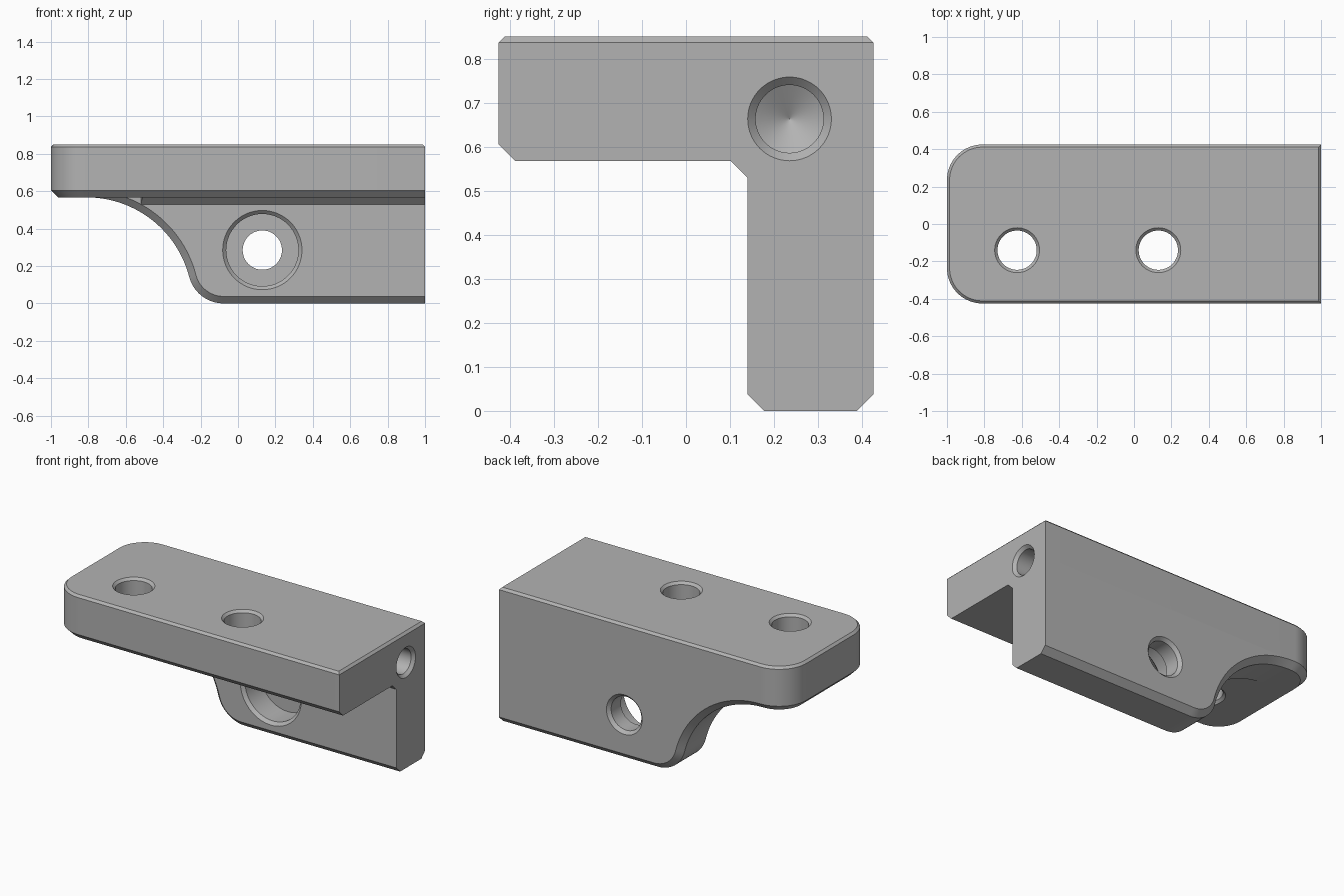
import bpy, math
from mathutils import Vector, Matrix

if "Cube" in bpy.data.objects:
    bpy.data.objects.remove(bpy.data.objects["Cube"])

grey = bpy.data.materials.new("machined grey")
grey.diffuse_color = (0.45, 0.45, 0.45, 1)
grey.use_nodes = True
grey.node_tree.nodes["Principled BSDF"].inputs["Base Color"].default_value = grey.diffuse_color

C, R, S = 0.0375, 0.567, 0.19      # edge chamfer, concave radius, corner radius
X0 = -0.81                         # where the rounded end begins


def loft(name, rings):
    """Closed solid through rings that share one point count."""
    n = len(rings[0])
    verts = [p for ring in rings for p in ring]
    faces = [tuple(range(n))[::-1], tuple(range(len(verts) - n, len(verts)))]
    for k in range(len(rings) - 1):
        for i in range(n):
            j = (i + 1) % n
            faces.append((k * n + i, k * n + j, k * n + n + j, k * n + n + i))
    me = bpy.data.meshes.new(name)
    me.from_pydata(verts, [], faces)
    ob = bpy.data.objects.new(name, me)
    bpy.context.collection.objects.link(ob)
    me.materials.append(grey)
    bpy.context.view_layer.objects.active = ob
    ob.select_set(True)
    bpy.ops.object.mode_set(mode='EDIT')
    bpy.ops.mesh.select_all(action='SELECT')
    bpy.ops.mesh.normals_make_consistent(inside=False)
    bpy.ops.object.mode_set(mode='OBJECT')
    ob.select_set(False)
    return ob


def arc(cx, cy, r, a0, a1, n):
    return [(cx + r * math.cos(math.radians(a0 + (a1 - a0) * i / n)),
             cy + r * math.sin(math.radians(a0 + (a1 - a0) * i / n))) for i in range(n + 1)]


def combine(target, tool, operation):
    mod = target.modifiers.new(tool.name, 'BOOLEAN')
    mod.operation, mod.solver, mod.object = operation, 'EXACT', tool
    bpy.context.view_layer.objects.active = target
    bpy.ops.object.modifier_apply(modifier=mod.name)
    bpy.data.objects.remove(tool)


def plate_ring(z, inset, right):
    h, r = 0.425 - inset, S - inset
    pts = [(right, h)] + arc(X0, 0.425 - S, r, 90, 180, 16)
    pts += arc(X0, S - 0.425, r, 180, 270, 16) + [(right, -h)]
    return [(x, y, z) for x, y in pts]


def wall_ring(y, inset):
    # concave sweep under the plate, then a rounded lower corner
    cx = X0 + math.sqrt((R + S) ** 2 - S ** 2)
    a = math.degrees(math.asin(S / (R + S)))
    pts = [(1, 0.7), (X0, 0.7)] + arc(X0, 0, R + inset, 90, a, 28)
    pts += arc(cx, S, S - inset, 180 + a, 270, 14)[1:] + [(1, inset)]
    return [(x, y, z) for x, z in pts]


def hole(body, origin, axis, profile, seg=64):
    """Cut a turned profile of (radius, depth) points along an axis."""
    turn = Vector((0, 0, 1)).rotation_difference(Vector(axis)).to_matrix().to_4x4()
    m = Matrix.Translation(origin) @ turn
    rings = [[m @ Vector((r * math.cos(2 * math.pi * i / seg),
                          r * math.sin(2 * math.pi * i / seg), d)) for i in range(seg)]
             for r, d in profile]
    combine(body, loft("cutter", rings), 'DIFFERENCE')


# top plate with rounded end and chamfered rims
body = loft("bracket", [plate_ring(0.567, C, 1), plate_ring(0.567 + C, 0, 1),
                        plate_ring(0.836, 0, 1), plate_ring(0.85, 0.014, 0.986)])

# rear wall
wall = loft("rear_wall", [wall_ring(0.14, C), wall_ring(0.14 + C, 0),
                          wall_ring(0.425 - C, 0), wall_ring(0.425, C)])
combine(body, wall, 'UNION')

# sloped strip in the inner corner
section = [(0.1025, 0.567, -0.51), (0.14, 0.5295, -0.52), (0.2, 0.6, -0.51), (0.1025, 0.7, -0.51)]
strip = loft("corner_strip", [[(x, y, z) for y, z, x in section], [(1, y, z) for y, z, x in section]])
combine(body, strip, 'UNION')

# two plate holes, chamfered at both ends
for x in (-0.625, 0.13):
    hole(body, (x, -0.14, 0.85), (0, 0, -1),
         [(0.135, -0.015), (0.105, 0.015), (0.105, 0.268), (0.135, 0.298)])

# counterbored wall hole
hole(body, (0.13, 0.14, 0.285), (0, 1, 0),
     [(0.232, -0.02), (0.193, 0.019), (0.193, 0.17), (0.105, 0.17), (0.105, 0.266), (0.144, 0.305)])

# blind drilled hole in the square end
hole(body, (1, 0.235, 0.663), (-1, 0, 0),
     [(0.114, -0.019), (0.077, 0.018), (0.077, 0.40), (0.0005, 0.445)])

bpy.ops.object.select_all(action='DESELECT')
body.select_set(True)
bpy.context.view_layer.objects.active = body
bpy.ops.object.shade_smooth_by_angle(angle=math.radians(25))
